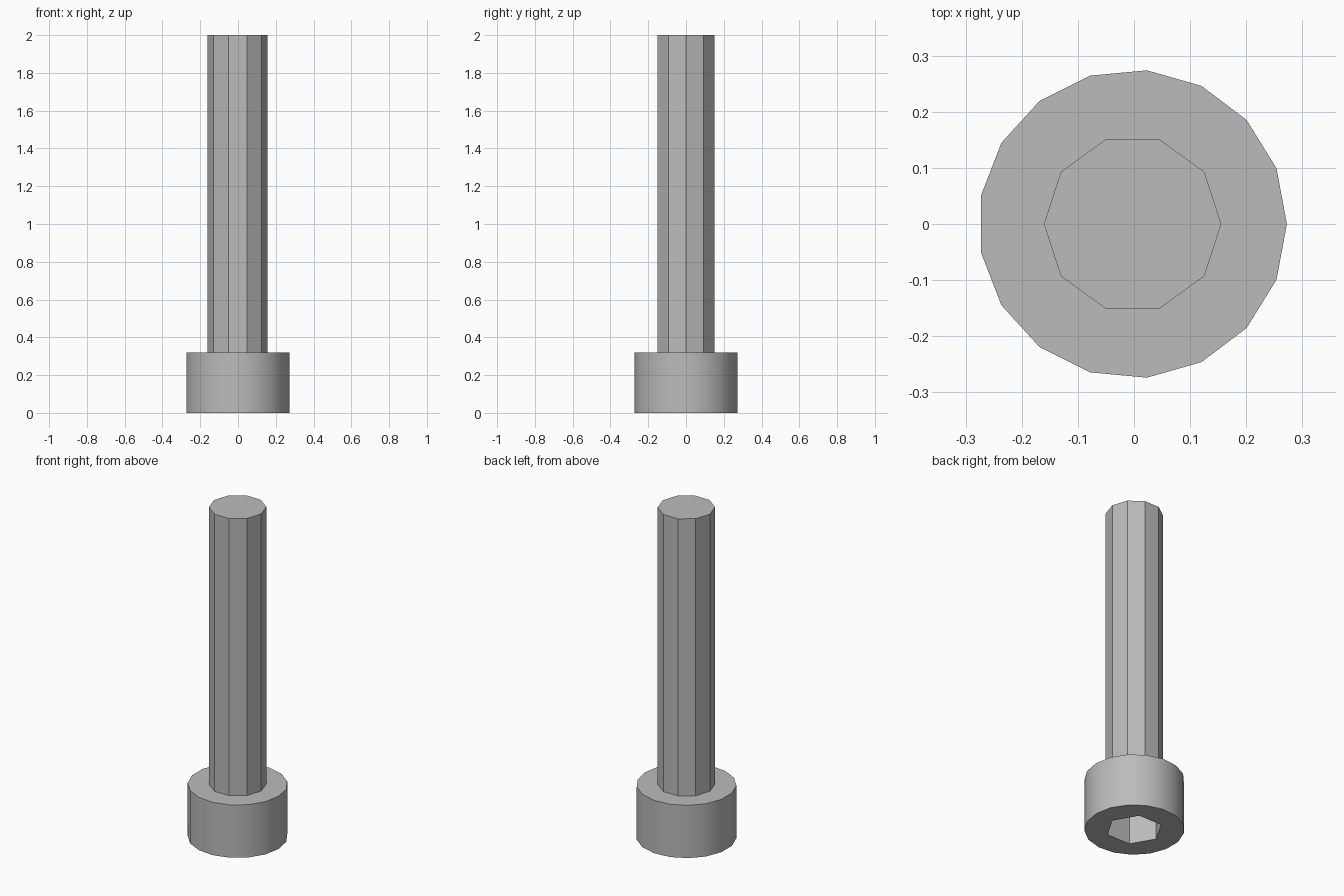
import bpy, bmesh, math

CENTRE_X = -0.0025
HEAD_R, HEAD_H, HEAD_SIDES = 0.275, 0.32, 17
SHANK_R, SHANK_SIDES, TOP = 0.158, 10, 2.0
SOCKET_R, SOCKET_DEPTH, SOCKET_SIDES = 0.157, 0.2, 6

cube = bpy.data.objects.get("Cube")
if cube:
    bpy.data.objects.remove(cube, do_unlink=True)

steel = bpy.data.materials.new("grey_steel")
steel.use_nodes = True
colour = (0.5, 0.5, 0.5, 1)
steel.diffuse_color = colour
steel.node_tree.nodes["Principled BSDF"].inputs["Base Color"].default_value = colour


def ring(bm, radius, sides, z):
    """Regular polygon of vertices with its first corner on +x."""
    step = math.tau / sides
    return [bm.verts.new((CENTRE_X + radius * math.cos(i * step),
                          radius * math.sin(i * step), z)) for i in range(sides)]


def walls(bm, low, high):
    """Quads joining two matching rings."""
    n = len(low)
    for i in range(n):
        j = (i + 1) % n
        bm.faces.new((low[i], low[j], high[j], high[i]))


def finish(bm, name):
    bmesh.ops.recalc_face_normals(bm, faces=bm.faces[:])
    mesh = bpy.data.meshes.new(name)
    bm.to_mesh(mesh)
    bm.free()
    mesh.materials.append(steel)
    obj = bpy.data.objects.new(name, mesh)
    bpy.context.collection.objects.link(obj)
    bpy.ops.object.select_all(action='DESELECT')
    obj.select_set(True)
    bpy.context.view_layer.objects.active = obj
    bpy.ops.object.shade_smooth_by_angle(angle=math.radians(30))
    return obj


# Round head with a hexagonal socket sunk into its underside
bm = bmesh.new()
rim_low = ring(bm, HEAD_R, HEAD_SIDES, 0)
rim_high = ring(bm, HEAD_R, HEAD_SIDES, HEAD_H)
hex_low = ring(bm, SOCKET_R, SOCKET_SIDES, 0)
hex_high = ring(bm, SOCKET_R, SOCKET_SIDES, SOCKET_DEPTH)
walls(bm, rim_low, rim_high)
walls(bm, hex_low, hex_high)
bm.faces.new(rim_high)
bm.faces.new(hex_high)
border = [e for e in bm.edges if e.is_boundary]
bmesh.ops.triangle_fill(bm, edges=border, use_beauty=True, use_dissolve=False)
finish(bm, "screw_head")

# Straight ten-sided shank standing on the head
bm = bmesh.new()
low = ring(bm, SHANK_R, SHANK_SIDES, HEAD_H)
high = ring(bm, SHANK_R, SHANK_SIDES, TOP)
walls(bm, low, high)
bm.faces.new(high)
bm.faces.new(low)
finish(bm, "screw_shank")
